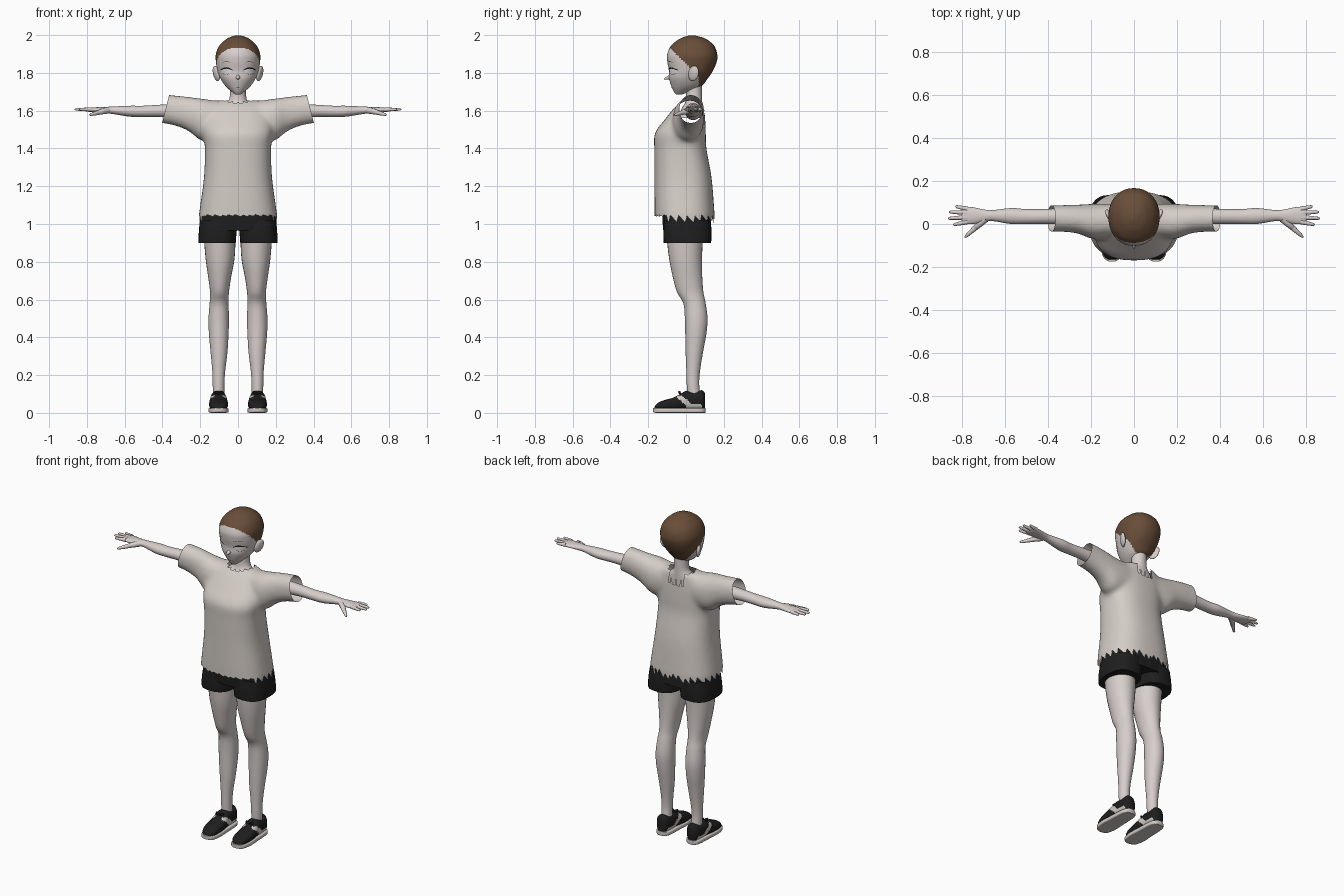
import bpy, bmesh, math
from mathutils import Vector
from mathutils.bvhtree import BVHTree

if "Cube" in bpy.data.objects:
    bpy.data.objects.remove(bpy.data.objects["Cube"])


def material(name, r, g, b):
    m = bpy.data.materials.new(name)
    m.use_nodes = True
    m.diffuse_color = (r, g, b, 1)
    m.node_tree.nodes["Principled BSDF"].inputs["Base Color"].default_value = (r, g, b, 1)
    return m


SKIN = material("pale skin", .68, .62, .6)
CLOTH = material("off white cloth", .66, .61, .57)
BLACK = material("black", .013, .013, .014)
HAIR = material("brown hair", .14, .075, .04)
SOLE = material("light rubber", .62, .58, .55)
WHITE = material("eye white", .8, .78, .77)


def finish(name, bm, mats, rule=None):
    """Turn a bmesh into a smooth shaded object, colouring faces by a rule."""
    bmesh.ops.recalc_face_normals(bm, faces=bm.faces[:])
    for f in bm.faces:
        f.smooth = True
        if rule:
            f.material_index = rule(f.calc_center_median(), f.normal)
    me = bpy.data.meshes.new(name)
    bm.to_mesh(me)
    bm.free()
    for m in mats:
        me.materials.append(m)
    ob = bpy.data.objects.new(name, me)
    bpy.context.collection.objects.link(ob)
    bpy.ops.object.select_all(action="DESELECT")
    bpy.context.view_layer.objects.active = ob
    ob.select_set(True)
    bpy.ops.object.shade_smooth_by_angle(angle=math.radians(50))
    return ob


def loft(bm, rows, axis="z", side=1, n=28, power=2.0, steps=4):
    """Closed skin through rows of (position, u0, u1, v0, v1) along an axis."""
    dense = []
    for i in range(len(rows) - 1):
        a, b, c, d = (rows[max(0, min(len(rows) - 1, i + k))] for k in (-1, 0, 1, 2))
        for s in range(steps):
            t = s / steps
            dense.append([q + .5 * t * (r - p + t * (2 * p - 5 * q + 4 * r - w + t * (3 * (q - r) + w - p)))
                          for p, q, r, w in zip(a, b, c, d)])
    dense.append(rows[-1])
    rings = []
    for pos, u0, u1, v0, v1 in dense:
        ring = []
        for k in range(n):
            ang = math.tau * k / n
            cu, sv = math.cos(ang), math.sin(ang)
            u = (u0 + u1) / 2 + (u1 - u0) / 2 * math.copysign(abs(cu) ** (2 / power), cu)
            v = (v0 + v1) / 2 + (v1 - v0) / 2 * math.copysign(abs(sv) ** (2 / power), sv)
            x, y, z = {"z": (u, v, pos), "x": (pos, u, v), "y": (u, pos, v)}[axis]
            ring.append(bm.verts.new((x * side, y, z)))
        rings.append(ring)
    for r0, r1 in zip(rings, rings[1:]):
        for k in range(n):
            bm.faces.new((r0[k], r0[k - 1], r1[k - 1], r1[k]))
    bm.faces.new(rings[0])
    bm.faces.new(rings[-1][::-1])
    return bm


def tube(bm, a, b, r0, r1, n=10):
    """Tapered finger with a rounded tip."""
    a, b = Vector(a), Vector(b)
    q = (b - a).to_track_quat("Z", "Y")
    rings = []
    for t, r in ((0, r0), (.5, (r0 + r1) / 2), (.9, r1), (1, r1 * .4)):
        rings.append([bm.verts.new(a.lerp(b, t) + q @ Vector((r * math.cos(math.tau * k / n),
                     r * math.sin(math.tau * k / n), 0))) for k in range(n)])
    for p, s in zip(rings, rings[1:]):
        for k in range(n):
            bm.faces.new((p[k], p[k - 1], s[k - 1], s[k]))
    bm.faces.new(rings[0])
    bm.faces.new(rings[-1])


def centred(rows):
    return [(z, -w, w, y0, y1) for z, w, y0, y1 in rows]


# Head, with the cropped hair coloured above the hairline
def hairline(c, n):
    if c.y > .068:
        return int(c.z > 1.715)
    return int(c.z > 1.93 - max(0, c.y + .085) * .95)


bm = loft(bmesh.new(), centred([
    (1.685, .012, -.052, -.025), (1.7, .033, -.064, .02), (1.73, .066, -.078, .082),
    (1.77, .093, -.09, .115), (1.81, .108, -.09, .142), (1.86, .117, -.099, .163),
    (1.9, .117, -.099, .165), (1.945, .098, -.078, .148), (1.98, .06, -.034, .105),
    (1.995, .025, .005, .06), (1.999, .005, .028, .037)]), n=72, power=2.15, steps=9)
bm.normal_update()
head_tree = BVHTree.FromBMesh(bm)
finish("head", bm, [SKIN, HAIR], hairline)

# Nose and neck
bm = bmesh.new()
tube(bm, (0, -.07, 1.782), (0, -.116, 1.768), .016, .005)
finish("nose", bm, [SKIN])
finish("neck", loft(bmesh.new(), centred([
    (1.56, .12, -.05, .085), (1.62, .085, -.018, .085), (1.66, .046, .0, .085),
    (1.75, .043, .0, .085)])), [SKIN])


# Painted face details: thin strips laid on the head
def face_strip(name, x0, x1, low, high, mat, n=14):
    bm = bmesh.new()
    pairs = []
    for i in range(n + 1):
        t = i / n
        pair = []
        for edge in (low(t), high(t)):
            p = Vector((x0 + (x1 - x0) * t, -1, edge))
            hit = head_tree.ray_cast(p, Vector((0, 1, 0)))[0]
            pair.append(bm.verts.new((p.x, hit.y - (.002 if mat == WHITE else .004), p.z)))
        pairs.append(pair)
    for p, q in zip(pairs, pairs[1:]):
        bm.faces.new((p[0], q[0], q[1], p[1]))
    finish(name, bm, [mat])


def arch(base, height):
    return lambda t: base + height * math.sin(math.pi * t)


for s, label in ((1, "left"), (-1, "right")):
    face_strip(label + "_eye", s * .034, s * .088, arch(1.806, -.016), arch(1.812, .011), WHITE)
    face_strip(label + "_lash", s * .03, s * .094, arch(1.813, .009), arch(1.817, .013), BLACK)
    face_strip(label + "_lower_lid", s * .048, s * .082, arch(1.796, -.006), arch(1.798, -.006), BLACK)
    face_strip(label + "_brow", s * .035, s * .085, arch(1.852, .007), arch(1.853, .009), HAIR)
face_strip("mouth", -.016, .016, arch(1.722, -.001), arch(1.724, -.001), BLACK)

# Shirt: body and sleeves fused, then cut open at hem, cuffs and collar
bm = loft(bmesh.new(), centred([
    (.99, .216, -.165, .155), (1.1, .2, -.167, .148), (1.25, .18, -.167, .135),
    (1.4, .175, -.168, .108), (1.48, .185, -.165, .105), (1.55, .18, -.115, .102),
    (1.62, .15, -.058, .096), (1.655, .1, -.02, .09)]), n=48, power=2.5)
for s in (1, -1):
    loft(bm, [(0, -.04, .09, 1.5, 1.64), (.1, -.06, .094, 1.46, 1.652), (.19, -.07, .094, 1.44, 1.664),
              (.26, -.045, .09, 1.49, 1.673), (.34, -.036, .088, 1.522, 1.682),
              (.45, -.036, .086, 1.54, 1.69)], "x", s, power=2.2)
shirt = finish("shirt", bm, [CLOTH])
mod = shirt.modifiers.new("fuse", "REMESH")
mod.mode = "VOXEL"
mod.voxel_size = .011
fused = bpy.data.meshes.new_from_object(shirt.evaluated_get(bpy.context.evaluated_depsgraph_get()))
bm = bmesh.new()
bm.from_mesh(fused)
bpy.data.objects.remove(shirt)
for i in range(8):
    bmesh.ops.smooth_vert(bm, verts=bm.verts[:], factor=.5, use_axis_x=True, use_axis_y=True, use_axis_z=True)
for co, no in (((0, 0, 1.05), (0, 0, -1)), ((.383, 0, 1.61), (.97, 0, .24)), ((-.383, 0, 1.61), (-.97, 0, .24))):
    bmesh.ops.bisect_plane(bm, geom=bm.verts[:] + bm.edges[:] + bm.faces[:], plane_co=co, plane_no=no, clear_outer=True)


def in_collar(c):
    ang = math.atan2(c.y - .04, c.x)
    size = 1 + .1 * math.cos(ang * 14)
    return c.z > 1.58 and math.hypot(c.x / .078, (c.y - .035) / .068) < size


bmesh.ops.delete(bm, geom=[f for f in bm.faces if in_collar(f.calc_center_median())], context="FACES")
# Torn hem
for v in bm.verts:
    if v.is_boundary and v.co.z < 1.06:
        tooth = math.atan2(v.co.y, v.co.x) / math.tau * 30 % 1
        v.co.z -= tooth * (.012 if v.co.y < -.1 else .045)
finish("shirt", bm, [CLOTH])

# Shorts
bm = loft(bmesh.new(), centred([(.965, .207, -.12, .135), (1.03, .2, -.125, .13),
                                (1.1, .18, -.12, .12)]), n=40, power=2.6)
for s in (1, -1):
    loft(bm, [(.9, .012, .21, -.118, .133), (.95, .008, .208, -.12, .135),
              (1.02, .0, .2, -.115, .13)], side=s, power=2.6)
finish("shorts", bm, [BLACK])


# Shoe side flash: a slanting band and a light heel edge
def flash(c, n):
    band = abs(c.y + .035 - (.085 - c.z) * 1.2) < .02
    return int(abs(n.x) > .3 and c.z < .092 and (band or (c.z < .045 and .0 < c.y < .085)))


for s, label in ((1, "left"), (-1, "right")):
    # Ear
    bm = bmesh.new()
    bmesh.ops.create_uvsphere(bm, u_segments=20, v_segments=12, radius=1)
    for v in bm.verts:
        x, y, z = v.co
        v.co = (s * (.115 + .014 * x + .012 * y + .006 * z), .04 + .028 * y, 1.797 + .04 * z + .006 * y)
    finish(label + "_ear", bm, [SKIN])

    # Arm, palm and fingers
    bm = loft(bmesh.new(), [
        (.2, -.005, .08, 1.55, 1.64), (.4, 0, .07, 1.566, 1.632), (.5, 0, .069, 1.567, 1.626),
        (.57, .0, .074, 1.568, 1.626), (.66, .014, .064, 1.582, 1.622), (.7, .008, .068, 1.586, 1.62),
        (.75, .0, .078, 1.59, 1.618), (.79, .0, .08, 1.594, 1.616), (.802, .01, .07, 1.6, 1.612)], "x", s, 24)
    for y0, y1, tip in ((.01, -.004, .84), (.031, .026, .865), (.052, .056, .86), (.07, .082, .83)):
        tube(bm, (s * .775, y0, 1.606), (s * tip, y1, 1.607), .0115, .007)
    tube(bm, (s * .69, .025, 1.602), (s * .742, -.022, 1.59), .018, .013)
    tube(bm, (s * .735, -.016, 1.591), (s * .786, -.062, 1.577), .013, .007)
    finish(label + "_arm", bm, [SKIN])

    # Leg
    finish(label + "_leg", loft(bmesh.new(), [
        (.08, .072, .132, .008, .078), (.15, .072, .134, .004, .07), (.22, .068, .136, .002, .074),
        (.32, .056, .145, -.002, .09), (.42, .05, .154, -.004, .108), (.5, .048, .156, -.006, .114),
        (.58, .05, .15, -.014, .104), (.64, .048, .148, -.048, .092), (.72, .036, .158, -.07, .086),
        (.82, .018, .172, -.09, .085), (.95, .012, .182, -.105, .09)], side=s), [SKIN])

    # Shoe upper and sole
    finish(label + "_shoe", loft(bmesh.new(), [
        (-.166, .085, .118, .012, .034), (-.15, .066, .138, .012, .052), (-.12, .056, .149, .012, .066),
        (-.07, .053, .153, .012, .08), (-.03, .056, .15, .012, .1), (0, .06, .147, .012, .116),
        (.05, .061, .145, .012, .114), (.085, .066, .14, .012, .12), (.1, .08, .126, .015, .105)],
        "y", s, 48, 2.4, 6), [BLACK, SOLE], flash)
    finish(label + "_sole", loft(bmesh.new(), [
        (-.174, .088, .116, .004, .026), (-.155, .062, .142, 0, .026), (-.1, .05, .156, 0, .026),
        (-.03, .053, .153, 0, .026), (.05, .056, .149, 0, .026), (.088, .064, .141, 0, .026),
        (.104, .084, .122, 0, .026)], "y", s, 32, 6), [SOLE])
    # Lace bow
    bm = bmesh.new()
    for dx in (-.024, .024):
        tube(bm, (s * .102, -.03, .1), (s * (.102 + dx), -.036, .112), .005, .007)
    finish(label + "_lace", bm, [BLACK])
